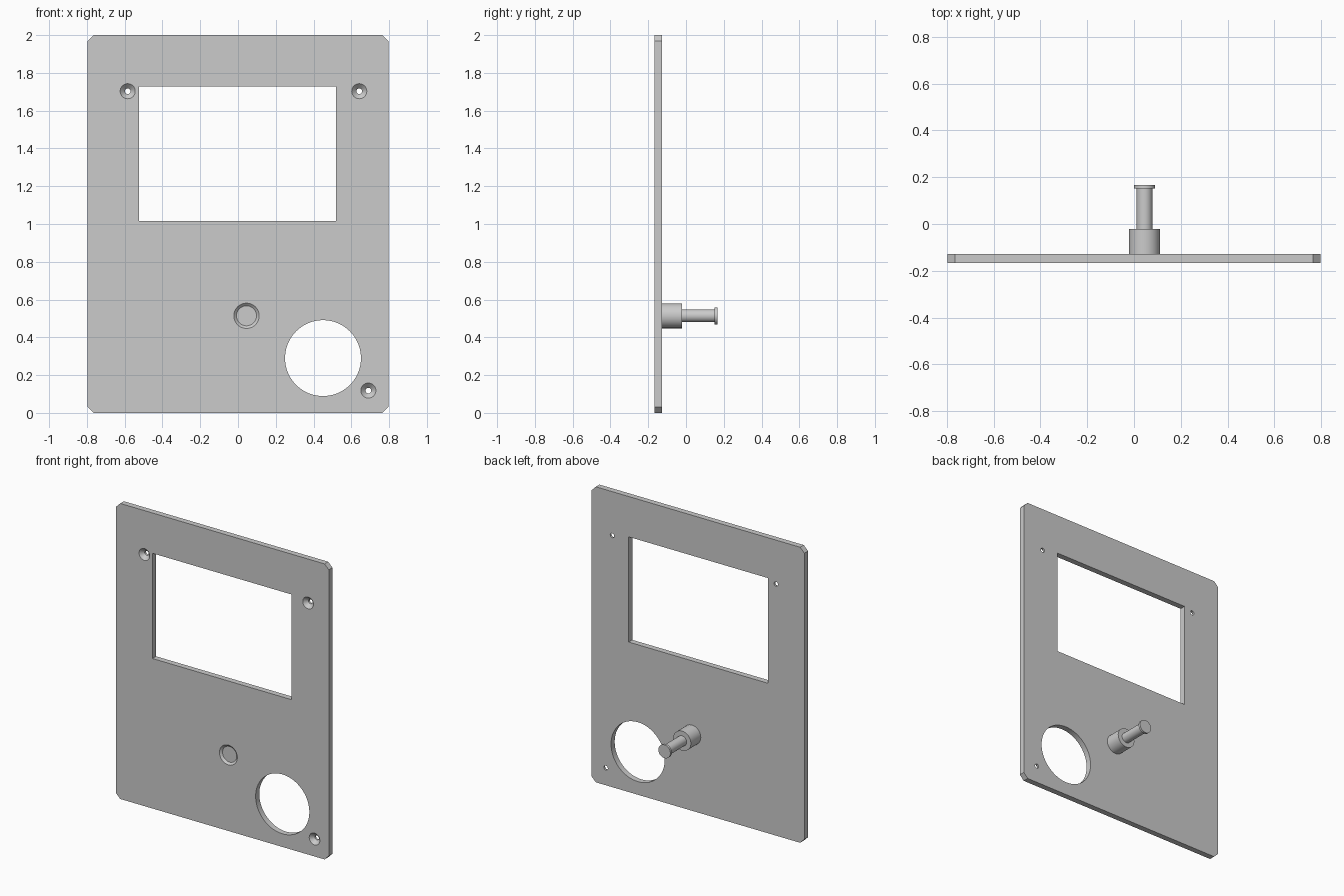
import bpy, bmesh
from math import cos, sin, tau, radians

if "Cube" in bpy.data.objects:
    bpy.data.objects.remove(bpy.data.objects["Cube"])

FRONT, BACK = -0.167, -0.128


def make_object(name, bm):
    bmesh.ops.recalc_face_normals(bm, faces=bm.faces)
    mesh = bpy.data.meshes.new(name)
    bm.to_mesh(mesh)
    bm.free()
    ob = bpy.data.objects.new(name, mesh)
    bpy.context.collection.objects.link(ob)
    return ob


def prism(name, outline, y0, y1):
    """Extrude an x/z outline along y."""
    bm = bmesh.new()
    face = bm.faces.new([bm.verts.new((x, y0, z)) for x, z in outline])
    geom = bmesh.ops.extrude_face_region(bm, geom=[face])["geom"]
    verts = [g for g in geom if isinstance(g, bmesh.types.BMVert)]
    bmesh.ops.translate(bm, verts=verts, vec=(0, y1 - y0, 0))
    return make_object(name, bm)


def turned(name, cx, cz, profile, n=48):
    """Turn a (radius, y) profile around a y-parallel axis, capped at both ends."""
    bm = bmesh.new()
    rings = [[bm.verts.new((cx + r * cos(tau * i / n), y, cz + r * sin(tau * i / n)))
              for i in range(n)] for r, y in profile]
    for a, b in zip(rings, rings[1:]):
        for i in range(n):
            j = (i + 1) % n
            bm.faces.new((a[i], a[j], b[j], b[i]))
    bm.faces.new(rings[0])
    bm.faces.new(rings[-1])
    return make_object(name, bm)


def smooth(ob):
    bpy.ops.object.select_all(action='DESELECT')
    ob.select_set(True)
    bpy.context.view_layer.objects.active = ob
    bpy.ops.object.shade_smooth_by_angle(angle=radians(30))


# Panel with chamfered corners
w, h, c = 0.797, 2.0, 0.032
panel = prism("panel", [(-w + c, 0), (w - c, 0), (w, c), (w, h - c),
                        (w - c, h), (-w + c, h), (-w, h - c), (-w, c)], FRONT, BACK)

# Cutters: display window, round opening, countersunk screw holes, lock recess
cutters = [
    prism("window_cutter", [(-0.523, 1.015), (0.519, 1.015), (0.519, 1.727), (-0.523, 1.727)],
          FRONT - 0.1, BACK + 0.1),
    turned("round_opening_cutter", 0.45, 0.29, [(0.201, FRONT - 0.1), (0.201, BACK + 0.1)], 72),
    turned("lock_recess_cutter", 0.045, 0.514,
           [(0.067, FRONT - 0.02), (0.067, FRONT), (0.053, FRONT + 0.013)]),
]
for x, z in [(-0.584, 1.703), (0.642, 1.703), (0.69, 0.118)]:
    cutters.append(turned("screw_hole_cutter", x, z,
                          [(0.04, FRONT - 0.02), (0.04, FRONT), (0.015, FRONT + 0.025),
                           (0.015, BACK + 0.02)], 32))
for cutter in cutters:
    cutter.hide_render = True
    mod = panel.modifiers.new("cut", 'BOOLEAN')
    mod.operation = 'DIFFERENCE'
    mod.solver = 'EXACT'
    mod.object = cutter
    bpy.context.view_layer.objects.active = panel
    bpy.ops.object.modifier_apply(modifier=mod.name)
    bpy.data.objects.remove(cutter)
smooth(panel)

# Lock barrel behind the panel: collar, shaft and end cap
barrel = turned("lock_barrel", 0.045, 0.514,
                [(0.066, BACK), (0.066, -0.022), (0.034, -0.022),
                 (0.034, 0.152), (0.045, 0.152), (0.045, 0.167)])
smooth(barrel)
